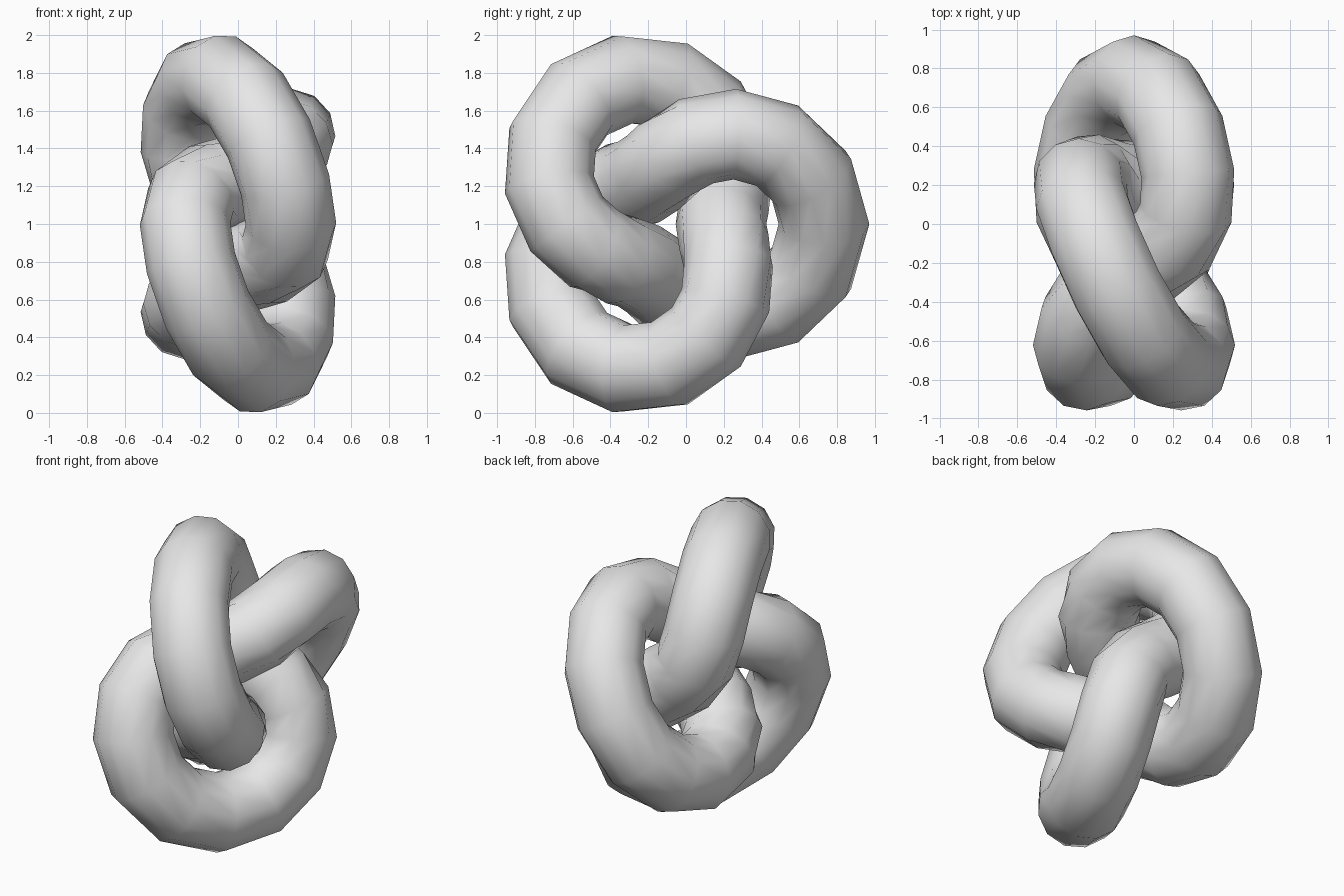
import bpy
import bmesh
from math import cos, sin, pi
from mathutils import Vector

cube = bpy.data.objects.get("Cube")
if cube:
    bpy.data.objects.remove(cube, do_unlink=True)

# Knot proportions
RINGS, SIDES = 40, 12
MEAN_RADIUS, SWING, DEPTH, TUBE = 0.545, 0.2725, 0.28, 0.24
CENTRE = Vector((0, -0.087, 1))


def path(u):
    """Trefoil centre line, winding twice around the x axis."""
    radius = MEAN_RADIUS + SWING * cos(1.5 * u)
    return Vector((DEPTH * sin(1.5 * u), radius * cos(u), radius * sin(u)))


def ring(bm, u):
    """One cross-section, square to the path, with a corner facing outward."""
    point = path(u)
    tangent = (path(u + 0.001) - path(u - 0.001)).normalized()
    side = tangent.cross(point).normalized()
    outward = side.cross(tangent)
    verts = []
    for j in range(SIDES):
        a = 2 * pi * j / SIDES
        verts.append(bm.verts.new(CENTRE + point + TUBE * (cos(a) * outward + sin(a) * side)))
    return verts


# Closed tube swept along the path
bm = bmesh.new()
rings = [ring(bm, 4 * pi * i / RINGS) for i in range(RINGS)]
for i, lower in enumerate(rings):
    upper = rings[(i + 1) % RINGS]
    for j in range(SIDES):
        k = (j + 1) % SIDES
        bm.faces.new((lower[j], lower[k], upper[k], upper[j])).smooth = True
bmesh.ops.recalc_face_normals(bm, faces=bm.faces)
mesh = bpy.data.meshes.new("knot_tube")
bm.to_mesh(mesh)
bm.free()
knot = bpy.data.objects.new("knot_tube", mesh)
bpy.context.collection.objects.link(knot)

# Plain grey
grey = bpy.data.materials.new("light_grey")
grey.use_nodes = True
colour = (0.8, 0.8, 0.8, 1)
grey.diffuse_color = colour
grey.node_tree.nodes["Principled BSDF"].inputs["Base Color"].default_value = colour
mesh.materials.append(grey)
